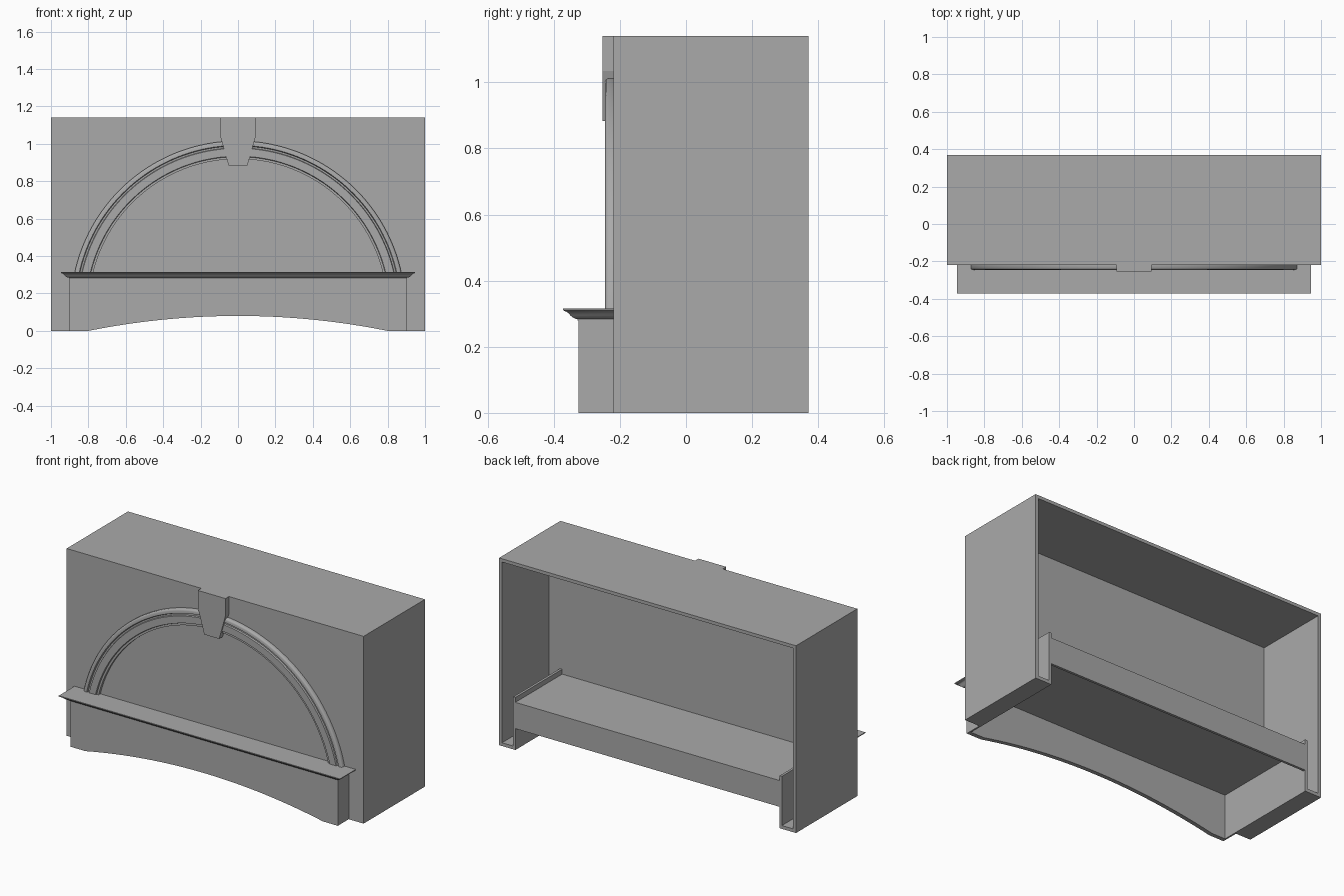
import bpy, bmesh, math

if "Cube" in bpy.data.objects:
    bpy.data.objects.remove(bpy.data.objects["Cube"])

paint = bpy.data.materials.new("plain grey")
paint.diffuse_color = (0.4, 0.4, 0.4, 1)
paint.use_nodes = True
paint.node_tree.nodes["Principled BSDF"].inputs["Base Color"].default_value = paint.diffuse_color


def finish(bm, name, smooth=False):
    bmesh.ops.recalc_face_normals(bm, faces=bm.faces)
    me = bpy.data.meshes.new(name)
    bm.to_mesh(me)
    bm.free()
    me.materials.append(paint)
    ob = bpy.data.objects.new(name, me)
    bpy.context.collection.objects.link(ob)
    if smooth:
        bpy.ops.object.select_all(action='DESELECT')
        ob.select_set(True)
        bpy.context.view_layer.objects.active = ob
        bpy.ops.object.shade_smooth_by_angle(angle=math.radians(35))
    return ob


def prism(name, outline, y0, y1):
    """Extrude an x/z outline from y0 to y1."""
    bm = bmesh.new()
    a = [bm.verts.new((x, y0, z)) for x, z in outline]
    b = [bm.verts.new((x, y1, z)) for x, z in outline]
    bm.faces.new(a)
    bm.faces.new(b[::-1])
    n = len(a)
    for i in range(n):
        j = (i + 1) % n
        bm.faces.new((a[i], a[j], b[j], b[i]))
    return finish(bm, name)


def box(name, x0, x1, y0, y1, z0, z1):
    return prism(name, [(x0, z0), (x1, z0), (x1, z1), (x0, z1)], y0, y1)


def pair(name, x0, x1, *yz):
    box("left_" + name, -x1, -x0, *yz)
    box("right_" + name, x0, x1, *yz)


# Cabinet shell, open at the back
box("top_panel", -1, 1, -0.22, 0.37, 1.12, 1.14)
pair("side_panel", 0.98, 1.0, -0.22, 0.37, 0, 1.12)
box("front_wall", -0.98, 0.98, -0.22, -0.08, 0.29, 1.12)
pair("front_corner", 0.89, 0.98, -0.22, -0.08, 0, 0.29)

# Side channels and inner liner
pair("channel_floor", 0.905, 0.98, -0.08, 0.37, 0, 0.02)
pair("liner_wall", 0.89, 0.905, -0.08, 0.37, 0, 0.32)

# Shelf with its rear lip
box("shelf", -0.89, 0.89, -0.30, 0.37, 0.27, 0.29)
box("rear_lip", -0.89, 0.89, 0.355, 0.37, 0.13, 0.27)

# Apron with a shallow arched lower edge
R = (0.8 ** 2 + 0.08 ** 2) / (2 * 0.08)
outline = [(0.9, 0), (0.9, 0.285), (-0.9, 0.285), (-0.9, 0)]
for i in range(33):
    x = -0.8 + 1.6 * i / 32
    outline.append((x, max(0, math.sqrt(R * R - x * x) - R + 0.08)))
prism("apron_front", outline, -0.325, -0.30)
pair("apron_side", 0.89, 0.90, -0.30, -0.22, 0, 0.285)

# Mantel moulding: (projection, height) profile mitred around three sides
bm = bmesh.new()
rings = []
for o, z in [(0, 0.279), (0.004, 0.279), (0.004, 0.284), (0.010, 0.285), (0.018, 0.289),
             (0.025, 0.295), (0.031, 0.302), (0.037, 0.306), (0.043, 0.308),
             (0.047, 0.311), (0.047, 0.316)]:
    x, y = 0.9 + o, -0.325 - o
    rings.append([bm.verts.new(p) for p in
                  [(-x, -0.22, z), (-x, y, z), (x, y, z), (x, -0.22, z)]])
for a, b in zip(rings, rings[1:]):
    for i in range(4):
        j = (i + 1) % 4
        bm.faces.new((a[i], a[j], b[j], b[i]))
bm.faces.new(rings[0][::-1])
bm.faces.new(rings[-1])
finish(bm, "mantel_moulding", True)

# Arch trim: (radius, depth) profile swept around the arch centre
profile = [(0.797, 0), (0.797, 0.017), (0.809, 0.017), (0.812, 0.025), (0.854, 0.025),
           (0.857, 0.016), (0.866, 0.016), (0.870, 0.025), (0.884, 0.0245),
           (0.890, 0.022), (0.894, 0.016), (0.894, 0)]
bm = bmesh.new()
steps, start = 72, math.asin(0.205)
rings = []
for i in range(steps + 1):
    t = start + (math.pi - 2 * start) * i / steps
    rings.append([bm.verts.new((r * math.cos(t), -0.22 - d, 0.122 + r * math.sin(t)))
                  for r, d in profile])
n = len(profile)
for a, b in zip(rings, rings[1:]):
    for i in range(n):
        j = (i + 1) % n
        bm.faces.new((a[i], a[j], b[j], b[i]))
bm.faces.new(rings[0])
bm.faces.new(rings[-1][::-1])
finish(bm, "arch_trim", True)

# Keystone
prism("keystone", [(-0.05, 0.883), (0.05, 0.883), (0.093, 1.035), (0.093, 1.14),
                   (-0.093, 1.14), (-0.093, 1.035)], -0.253, -0.22)
